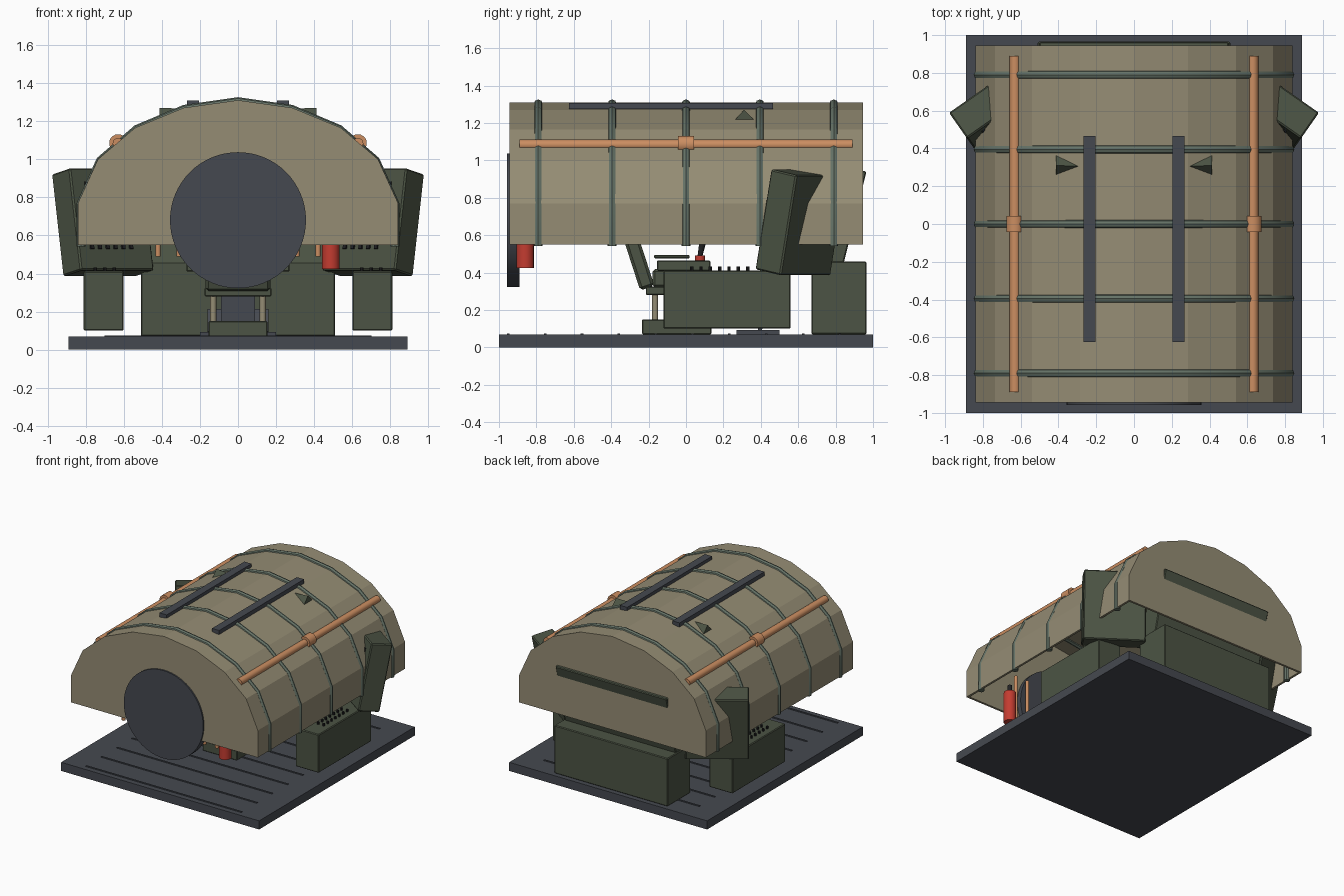
import bpy, bmesh, math
from mathutils import Matrix, Vector

if "Cube" in bpy.data.objects:
    bpy.data.objects.remove(bpy.data.objects["Cube"], do_unlink=True)


def material(name, rgb):
    m = bpy.data.materials.new(name)
    m.use_nodes = True
    m.diffuse_color = (*rgb, 1)
    m.node_tree.nodes["Principled BSDF"].inputs["Base Color"].default_value = (*rgb, 1)
    return m


TAN = material("tan armour", (0.30, 0.265, 0.175))
GREEN = material("dark olive green", (0.072, 0.088, 0.058))
RIB = material("grey green", (0.13, 0.17, 0.135))
METAL = material("gunmetal", (0.06, 0.066, 0.08))
COPPER = material("copper", (0.6, 0.27, 0.12))
RED = material("red", (0.55, 0.045, 0.03))
BLACK = material("black", (0.015, 0.015, 0.017))


def finish(name, bm, mat, smooth=False):
    bmesh.ops.recalc_face_normals(bm, faces=bm.faces)
    me = bpy.data.meshes.new(name)
    bm.to_mesh(me)
    bm.free()
    me.materials.append(mat)
    ob = bpy.data.objects.new(name, me)
    bpy.context.collection.objects.link(ob)
    if smooth:
        bpy.context.view_layer.objects.active = ob
        ob.select_set(True)
        bpy.ops.object.shade_smooth_by_angle(angle=math.radians(35))
        ob.select_set(False)
    return ob


def box(name, centre, size, mat, frame=None, bevel=0):
    """Box at a centre; frame is an optional rotation matrix."""
    bm = bmesh.new()
    bmesh.ops.create_cube(bm, size=1)
    bmesh.ops.scale(bm, vec=size, verts=bm.verts)
    if bevel:
        bmesh.ops.bevel(bm, geom=bm.edges[:], offset=bevel, segments=1, affect='EDGES')
    if frame:
        bmesh.ops.transform(bm, matrix=frame.to_4x4(), verts=bm.verts)
    bmesh.ops.translate(bm, vec=centre, verts=bm.verts)
    return finish(name, bm, mat)


def span(name, lo, hi, mat, bevel=0):
    """Box between two corners."""
    lo, hi = Vector(lo), Vector(hi)
    return box(name, (lo + hi) / 2, hi - lo, mat, bevel=bevel)


def rod(name, a, b, radius, mat, sides=20, tip=None):
    a, b = Vector(a), Vector(b)
    bm = bmesh.new()
    bmesh.ops.create_cone(bm, cap_ends=True, segments=sides, radius1=radius,
                          radius2=radius if tip is None else tip, depth=(b - a).length)
    turn = (b - a).to_track_quat('Z', 'Y').to_matrix().to_4x4()
    bmesh.ops.transform(bm, matrix=Matrix.Translation((a + b) / 2) @ turn, verts=bm.verts)
    return finish(name, bm, mat, True)


# Base plate with thin tread strips
span("base_plate", (-0.89, -1, 0), (0.89, 1, 0.07), METAL)
for i in range(10):
    y = -0.95 + i * 0.197
    span("tread_strip", (-0.7, y - 0.007, 0.065), (0.7, y + 0.007, 0.075), METAL)

# Arched hull shell, closed at both ends and open below
half = [(0.84, 0.55), (0.84, 0.77), (0.735, 1.0), (0.54, 1.165), (0.285, 1.27)]
arch = half + [(0, 1.31)] + [(-x, z) for x, z in reversed(half)]
bm = bmesh.new()
face = bm.faces.new([bm.verts.new((x, -0.945, z)) for x, z in arch])
out = bmesh.ops.extrude_face_region(bm, geom=[face])
bmesh.ops.translate(bm, vec=(0, 1.89, 0),
                    verts=[v for v in out["geom"] if isinstance(v, bmesh.types.BMVert)])
if not face.is_valid or len([f for f in bm.faces if abs(f.normal.y) > 0.9]) < 2:
    bm.faces.new([v for v in bm.verts if v.co.y < 0])
floor = [f for f in bm.faces if all(v.co.z < 0.56 for v in f.verts)]
bmesh.ops.delete(bm, geom=floor, context='FACES_ONLY')
hull = finish("hull_shell", bm, TAN)
wall = hull.modifiers.new("wall", 'SOLIDIFY')
wall.thickness = 0.025
wall.offset = -1

# Hoop ribs over the hull
for y in (-0.79, -0.395, 0, 0.395, 0.79):
    cu = bpy.data.curves.new("hull_rib", 'CURVE')
    cu.dimensions = '3D'
    cu.bevel_depth = 0.024
    cu.bevel_resolution = 2
    cu.use_fill_caps = True
    sp = cu.splines.new('POLY')
    sp.points.add(len(arch) - 1)
    for p, (x, z) in zip(sp.points, arch):
        p.co = (x * 0.982, y, z - 0.008, 1)
    cu.materials.append(RIB)
    rib = bpy.data.objects.new("hull_rib", cu)
    bpy.context.collection.objects.link(rib)
    bpy.context.view_layer.objects.active = rib
    rib.select_set(True)
    bpy.ops.object.convert(target='MESH')
    bpy.ops.object.shade_smooth_by_angle(angle=math.radians(40))
    rib.select_set(False)

# Round hatch at the front
rod("round_hatch", (0, -0.89, 0.68), (0, -0.957, 0.68), 0.357, METAL, 64)

# Central instrument panel, leaning through the rear wall
lean = Matrix.Rotation(math.radians(-14), 3, 'X')
panel_centre = Vector((0, 0.965, 0.94)) - lean @ Vector((0, 0.08, 0.275))
box("instrument_panel", panel_centre, (1.0, 0.16, 0.55), GREEN, lean, 0.006)
box("panel_screen", panel_centre + lean @ Vector((0, -0.082, 0.08)),
    (0.7, 0.008, 0.26), BLACK, lean)
span("panel_pedestal", (-0.51, 0.67, 0.07), (0.51, 0.965, 0.46), GREEN, 0.006)

for s in (-1, 1):
    # Roof rails, side pipes with their clamps, and roof fins
    span("roof_rail", (s * 0.236 - 0.032, -0.625, 1.275), (s * 0.236 + 0.032, 0.465, 1.308), METAL)
    rod("side_pipe", (s * 0.63, -0.89, 1.083), (s * 0.63, 0.89, 1.083), 0.028, COPPER)
    rod("pipe_clamp", (s * 0.63, -0.043, 1.085), (s * 0.63, 0.043, 1.085), 0.046, COPPER)
    bm = bmesh.new()
    tip, low_a, low_b, top = [bm.verts.new((s * x, y, z)) for x, y, z in
                              ((0.275, 0.305, 1.265), (0.412, 0.255, 1.21),
                               (0.412, 0.37, 1.21), (0.412, 0.31, 1.27))]
    for tri in ((tip, low_a, low_b), (tip, low_b, top), (tip, top, low_a), (low_a, top, low_b)):
        bm.faces.new(tri)
    finish("roof_fin", bm, GREEN)

    # Angled wing panels, leaning outward through the hull sides
    frame = Matrix.Rotation(math.radians(-35 * s), 3, 'Z') @ Matrix.Rotation(math.radians(-11), 3, 'X')
    corner = Vector((s * 0.98, 0.59, 0.92))
    centre = corner - frame @ Vector((s * 0.235, 0.085, 0.272))
    box("wing_panel", centre, (0.47, 0.17, 0.545), GREEN, frame, 0.008)
    box("wing_screen", centre + frame @ Vector((0, -0.087, 0.08)),
        (0.3, 0.008, 0.24), BLACK, frame)
    for i in range(6):
        spot = centre + frame @ Vector((-0.15 + i * 0.05, -0.085, -0.15))
        box("panel_button", spot, (0.02, 0.02, 0.02), BLACK, frame)

    # Side consoles with rows of switches
    span("side_console", (s * 0.705 - 0.105, -0.12, 0.1), (s * 0.705 + 0.105, 0.56, 0.412), GREEN, 0.006)
    for i in range(7):
        for x in (0.65, 0.7, 0.75):
            rod("console_switch", (s * x, 0.03 + i * 0.05, 0.41),
                (s * x, 0.03 + i * 0.05, 0.432), 0.009, BLACK, 8)

    # Seat posts, armrests and control sticks
    rod("seat_post", (s * 0.13, -0.165, 0.14), (s * 0.13, -0.165, 0.3), 0.016, TAN, 12)
    span("armrest", (s * 0.225 - 0.045, -0.17, 0.475), (s * 0.225 + 0.045, 0.02, 0.495), GREEN, 0.005)
    span("armrest_box", (s * 0.225 - 0.045, -0.155, 0.41), (s * 0.225 + 0.045, 0.13, 0.465), GREEN, 0.005)
    rod("stick_collar", (s * 0.225, 0.075, 0.46), (s * 0.225, 0.075, 0.492), 0.027, RED, 16)
    rod("control_stick", (s * 0.225, 0.075, 0.49), (s * 0.225, 0.1, 0.62), 0.013, BLACK, 12, 0.022)

    # Copper lines just inside the hatch wall
    for x in (0.31, 0.42):
        rod("feed_line", (s * x, -0.87, 0.49), (s * x, -0.87, 0.85), 0.014, COPPER, 12)

# Pilot seat, facing the instrument panel
span("seat_base", (-0.155, -0.235, 0.07), (0.155, 0.135, 0.15), GREEN, 0.005)
span("seat_column", (-0.09, -0.12, 0.14), (0.09, 0.06, 0.33), METAL)
span("seat_frame", (-0.175, -0.215, 0.28), (0.175, 0.1, 0.325), GREEN, 0.005)
span("seat_cushion", (-0.17, -0.18, 0.32), (0.17, 0.12, 0.42), GREEN, 0.015)
tilt = Matrix.Rotation(math.radians(18), 3, 'X')
box("seat_back", (0, -0.315, 0.65), (0.34, 0.08, 0.7), GREEN, tilt, 0.015)
box("head_rest", (0, -0.445, 1.06), (0.2, 0.08, 0.13), GREEN, tilt, 0.015)

# Foot pedals
span("pedal_plate", (-0.2, 0.27, 0.065), (0.2, 0.5, 0.092), METAL)
for s in (-1, 1):
    box("foot_pedal", (s * 0.11, 0.42, 0.15), (0.1, 0.02, 0.13), METAL,
        Matrix.Rotation(math.radians(-25), 3, 'X'))

# Fire extinguisher hanging by the hatch
rod("extinguisher_body", (0.487, -0.86, 0.425), (0.487, -0.86, 0.68), 0.046, RED, 24)
rod("extinguisher_neck", (0.487, -0.86, 0.68), (0.487, -0.86, 0.74), 0.018, BLACK, 12)
